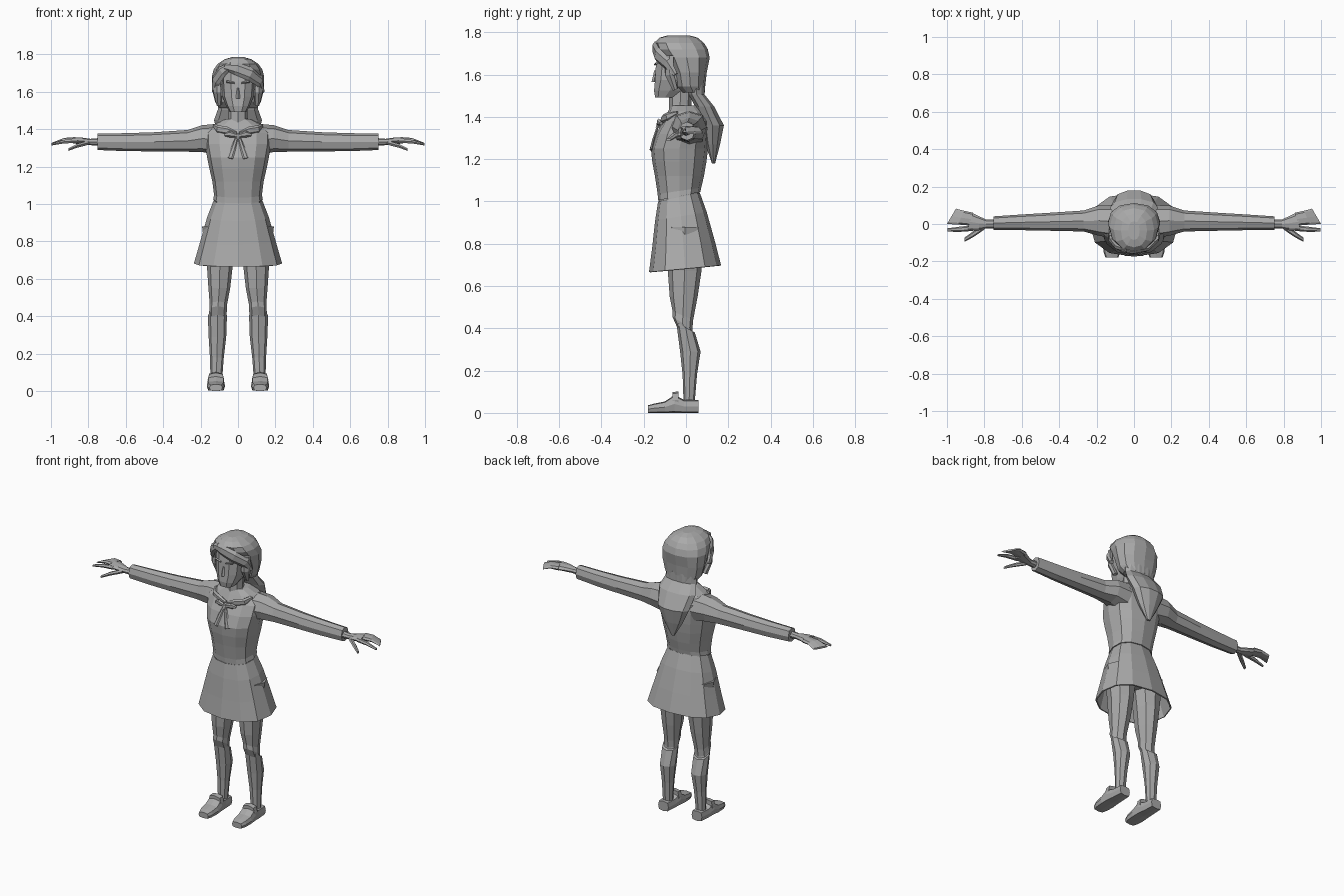
import bpy, bmesh, math
from mathutils import Vector

grey = bpy.data.materials.new("plain_grey")
grey.diffuse_color = (0.4, 0.4, 0.4, 1)


def loft(name, rings, n=10, p=1.0, mirror=False, caps=True, turn=0.0, thick=0):
    """Skin a row of rings; each ring is (centre, u axis, v axis)."""
    bm = bmesh.new()

    def bend(a):
        return math.copysign(abs(a) ** p, a) if abs(a) > 1e-6 else 0.0

    loops = []
    for c, u, v in rings:
        loop = []
        for i in range(n):
            a = 2 * math.pi * i / n + turn
            loop.append(bm.verts.new(Vector(c) + Vector(u) * bend(math.cos(a)) + Vector(v) * bend(math.sin(a))))
        loops.append(loop)
    for a, b in zip(loops, loops[1:]):
        for i in range(n):
            j = (i + 1) % n
            bm.faces.new((a[i], a[j], b[j], b[i]))
    if caps:
        bm.faces.new(loops[0])
        bm.faces.new(loops[-1])
    bmesh.ops.recalc_face_normals(bm, faces=bm.faces)
    me = bpy.data.meshes.new(name)
    bm.to_mesh(me)
    bm.free()
    me.materials.append(grey)
    ob = bpy.data.objects.new(name, me)
    bpy.context.collection.objects.link(ob)
    if thick:
        s = ob.modifiers.new("thickness", 'SOLIDIFY')
        s.thickness = thick
    if mirror:
        ob.modifiers.new("mirror", 'MIRROR').use_mirror_merge = False
    return ob


def level(z, hw, yf, yb, cx=0.0, tilt=0.0):
    """Horizontal ring from front yf to back yb; tilt lifts the back."""
    return (cx, (yf + yb) / 2, z), (hw, 0, 0), (0, (yb - yf) / 2, tilt)


def side(x, y, z, ry, rz, skew=0.0):
    """Ring across the x axis; skew pulls its back edge inward."""
    return (x, y, z), (-skew, ry, 0), (0, 0, rz)


def stack(name, rows, **kw):
    return loft(name, [level(*r) for r in rows], **kw)


def across(name, rows, **kw):
    return loft(name, [side(*r) for r in rows], mirror=True, **kw)


def strand(name, points, w, t, **kw):
    """Tapered flat strand along points, w = widths, t = depth."""
    pts = [Vector(q) for q in points]
    rings = []
    for i, q in enumerate(pts):
        d = (pts[min(i + 1, len(pts) - 1)] - pts[max(i - 1, 0)]).normalized()
        out = Vector((q.x * 0.9, q.y - 0.02, 0)).normalized()
        wide = d.cross(out).normalized()
        rings.append((q, wide * w[i], wide.cross(d) * t))
    return loft(name, rings, n=6, **kw)


# Body and clothes
stack("jacket", [
    (1.025, .133, -.132, .068, 0, .02), (1.05, .128, -.134, .072, 0, .015),
    (1.12, .137, -.147, .085), (1.19, .153, -.160, .097), (1.25, .165, -.166, .104),
    (1.32, .178, -.142, .108), (1.38, .180, -.108, .108), (1.425, .13, -.085, .09),
    (1.455, .07, -.07, .06)], n=12, p=.85)
stack("waistband", [(.99, .131, -.13, .066, 0, .015), (1.035, .124, -.126, .062, 0, .02)], n=12, p=.85)
stack("skirt", [
    (1.02, .13, -.132, .066, 0, .02), (.93, .165, -.146, .098, 0, .02),
    (.80, .202, -.160, .135, 0, .018), (.682, .236, -.175, .166, 0, .016)],
    n=12, p=.85, caps=False, thick=.008)
stack("hips", [(.99, .115, -.12, .05), (.86, .16, -.11, .09), (.78, .10, -.07, .07)], n=10)
stack("neck", [(1.40, .062, -.078, .03), (1.46, .052, -.08, .025), (1.54, .052, -.08, .03)], n=8)

# Legs, socks and shoes
stack("thigh", [
    (.88, .095, .085 - .175, .08, .097), (.67, .069, -.086, .073, .097), (.55, .058, -.077, .055, .10),
    (.46, .046, -.063, .034, .105, -.02), (.425, .047, -.064, .03, .107, -.03),
    (.38, .045, -.04, .035, .11, -.02)], n=8, p=.9, mirror=True)
stack("sock", [
    (.405, .051, -.046, .042, .11, -.025), (.29, .047, -.028, .069, .11), (.18, .037, -.016, .052, .113),
    (.06, .031, -.012, .042, .116)], n=8, p=.9, mirror=True)
shoe = [(-.18, .034, .036), (-.15, .045, .044), (-.10, .049, .054), (-.055, .046, .085),
        (-.01, .042, .062), (.06, .036, .062)]
loft("shoe", [((.118, y, h / 2), (w, 0, 0), (0, 0, h / 2)) for y, w, h in shoe], n=8, p=.5, mirror=True)
strap = [(-.065, .044, .098), (-.035, .044, .102)]
loft("shoe_strap", [((.118, y, h * .6), (w, 0, 0), (0, 0, h * .4)) for y, w, h in strap], n=8, p=.6, mirror=True)

# Sleeves and hands
across("sleeve", [
    (.10, .012, 1.345, .09, .085), (.19, .018, 1.35, .08, .072), (.27, .016, 1.338, .056, .058),
    (.45, .012, 1.333, .048, .051), (.60, .009, 1.331, .042, .048), (.75, .005, 1.333, .036, .044)],
    n=8, p=.85)
across("palm", [
    (.74, 0, 1.332, .024, .021), (.79, 0, 1.332, .024, .017), (.83, .004, 1.337, .038, .018),
    (.88, .012, 1.341, .05, .017, .01)], n=8)
across("fingers", [
    (.87, .026, 1.342, .034, .016, .01), (.925, .034, 1.342, .037, .012, .016),
    (.976, .041, 1.324, .041, .006, .024)], n=8, p=.8)
across("index_finger", [
    (.86, -.022, 1.338, .015, .013), (.93, -.028, 1.334, .014, .011), (.998, -.032, 1.318, .009, .006)], n=6)
across("thumb", [
    (.80, -.014, 1.328, .016, .013), (.86, -.055, 1.312, .016, .012), (.905, -.083, 1.292, .011, .008)], n=6)

# Head and face
stack("face", [
    (1.492, .045, -.148, -.05), (1.525, .064, -.154, 0), (1.575, .084, -.150, .04),
    (1.65, .09, -.146, .06), (1.73, .09, -.135, .06)], n=10, p=.75)
stack("nose", [(1.565, .012, -.163, -.14), (1.62, .005, -.150, -.135)], n=4)
for s, label in ((-1, "left"), (1, "right")):
    loft(label + "_eye", [((s * .018, -.147, 1.648), (0, .006, 0), (0, 0, .005)),
                          ((s * .062, -.138, 1.655), (0, .006, 0), (0, 0, .007))], n=4)

# Hair: cap, fringe, side locks and long tail
stack("hair_cap", [
    (1.515, .10, -.02, .09), (1.545, .122, -.05, .091), (1.61, .138, -.065, .098), (1.68, .140, -.105, .112),
    (1.72, .130, -.138, .103), (1.75, .108, -.148, .085), (1.775, .07, -.125, .055),
    (1.786, .03, -.085, .015)], n=12, p=.88)
strand("long_fringe", [(-.07, -.135, 1.735), (-.01, -.146, 1.725), (.065, -.134, 1.695),
                       (.115, -.09, 1.655), (.128, -.05, 1.60)], (.018, .034, .036, .03, .012), .015)
strand("short_fringe", [(-.035, -.138, 1.745), (-.085, -.124, 1.71), (-.118, -.088, 1.66),
                        (-.125, -.05, 1.60)], (.015, .03, .032, .012), .015)
strand("side_lock", [(.112, -.078, 1.69), (.112, -.078, 1.60), (.10, -.05, 1.53)],
       (.025, .03, .012), .016, mirror=True)
stack("hair_tail", [
    (1.56, .105, 0, .092), (1.505, .108, .012, .09), (1.45, .128, .04, .135), (1.36, .108, .07, .182),
    (1.27, .065, .09, .163), (1.18, .012, .122, .138)], n=10)

# Collar and ribbon bow
strand("collar", [(.006, -.112, 1.38), (.06, -.104, 1.392), (.105, -.085, 1.40), (.125, -.04, 1.42)],
       (.008, .022, .022, .008), .012, mirror=True)
strand("bow_loop", [(0, -.130, 1.365), (.045, -.128, 1.375), (.07, -.118, 1.37)],
       (.008, .018, .008), .010, mirror=True)
strand("ribbon_tail", [(.004, -.130, 1.365), (.024, -.152, 1.30), (.042, -.166, 1.245)],
       (.007, .013, .016), .006, mirror=True)
stack("bow_knot", [(1.348, .012, -.146, -.115), (1.378, .012, -.138, -.105)], n=6)
